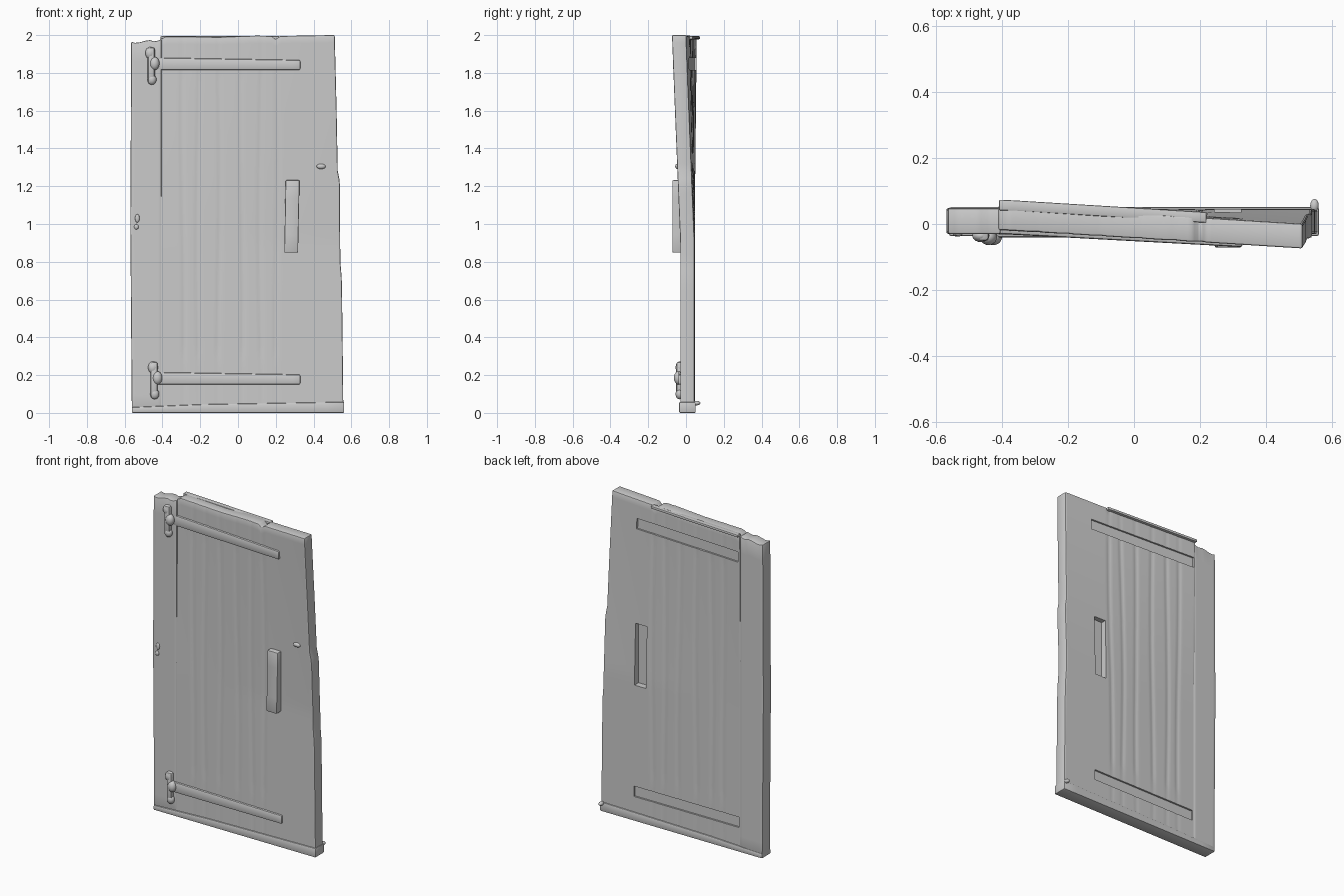
import bpy, bmesh, math
from mathutils import Matrix

if "Cube" in bpy.data.objects:
    bpy.data.objects.remove(bpy.data.objects["Cube"])


def interp(points, t):
    """Piecewise linear lookup in a short list of (t, value)."""
    if t <= points[0][0]:
        return points[0][1]
    for (a, va), (b, vb) in zip(points, points[1:]):
        if t <= b:
            return va + (vb - va) * (t - a) / (b - a)
    return points[-1][1]


def warp(x, z):
    """The old leaf twists towards its upper right corner."""
    u = min(1, max(0, (x + 0.4) / 0.92))
    t = min(1, max(0, (z - 0.9) / 1.1))
    return t * (0.012 * (1 - u) - 0.045 * u)


def flat(x, z):
    return 0.0


def finish(obj, bevel):
    """Bevel if asked, apply it, and shade smooth by angle."""
    bpy.ops.object.select_all(action='DESELECT')
    obj.select_set(True)
    bpy.context.view_layer.objects.active = obj
    if bevel:
        m = obj.modifiers.new("edge", 'BEVEL')
        m.width, m.segments = bevel, 2
        m.limit_method, m.angle_limit = 'ANGLE', math.radians(50)
        bpy.ops.object.modifier_apply(modifier=m.name)
    bpy.ops.object.shade_smooth_by_angle(angle=math.radians(40))
    return obj


def slab(name, left, right, bottom, top, y0, y1, nx=1, nz=1,
         shift=flat, groove=flat, bevel=0.006):
    """Closed board: left/right are profiles over z, bottom/top over x."""
    as_profile = lambda p: p if isinstance(p, list) else [(0, p)]
    left, right, bottom, top = map(as_profile, (left, right, bottom, top))
    bm = bmesh.new()
    layers = []
    for y, sign in ((y0, 1), (y1, -1)):
        rows = []
        for j in range(nz + 1):
            row = []
            for i in range(nx + 1):
                z = 2 * j / nz
                for _ in range(2):
                    x = interp(left, z) + (interp(right, z) - interp(left, z)) * i / nx
                    z = interp(bottom, x) + (interp(top, x) - interp(bottom, x)) * j / nz
                row.append(bm.verts.new((x, y + shift(x, z) + sign * groove(x, z), z)))
            rows.append(row)
        layers.append(rows)
    f, b = layers
    for j in range(nz):
        for i in range(nx):
            for g in layers:
                bm.faces.new((g[j][i], g[j][i + 1], g[j + 1][i + 1], g[j + 1][i]))
    for i in range(nx):
        for j in (0, nz):
            bm.faces.new((f[j][i], f[j][i + 1], b[j][i + 1], b[j][i]))
    for j in range(nz):
        for i in (0, nx):
            bm.faces.new((f[j][i], f[j + 1][i], b[j + 1][i], b[j][i]))
    bmesh.ops.recalc_face_normals(bm, faces=bm.faces[:])
    mesh = bpy.data.meshes.new(name)
    bm.to_mesh(mesh)
    bm.free()
    obj = bpy.data.objects.new(name, mesh)
    bpy.context.collection.objects.link(obj)
    return finish(obj, bevel)


def cut(target, cutter):
    """Subtract a helper slab and remove it."""
    m = target.modifiers.new("recess", 'BOOLEAN')
    m.operation, m.solver, m.object = 'DIFFERENCE', 'EXACT', cutter
    cutter.hide_render = True
    bpy.context.view_layer.objects.active = target
    bpy.ops.object.modifier_apply(modifier=m.name)
    bpy.data.objects.remove(cutter)


def knob(name, loc, scale):
    """Rounded lump of wrought iron or worn wood."""
    bm = bmesh.new()
    bmesh.ops.create_uvsphere(bm, u_segments=20, v_segments=12, radius=1,
                              matrix=Matrix.Translation(loc) @ Matrix.Diagonal((*scale, 1)))
    mesh = bpy.data.meshes.new(name)
    bm.to_mesh(mesh)
    bm.free()
    obj = bpy.data.objects.new(name, mesh)
    bpy.context.collection.objects.link(obj)
    return finish(obj, 0)


# Shallow grooves between the planks
def plank_grooves(x, z):
    if z < 0.3 or z > 1.8:
        fade = 0.4
    else:
        fade = 1.0
    d = 0.0
    for k, gx in enumerate((-0.29, -0.21, -0.10, 0.02, 0.12, 0.205)):
        wob = gx + 0.006 * math.sin(3 * z + 2 * k)
        d += 0.004 * math.exp(-((x - wob) / 0.01) ** 2)
    return d * fade


# Door leaf with a worn right edge and an uneven top
right_edge = [(0, 0.558), (0.7, 0.55), (0.8, 0.542), (1.0, 0.54), (1.22, 0.54),
              (1.28, 0.528), (1.6, 0.522), (2.0, 0.512)]
leaf_top = [(-0.42, 1.975), (-0.38, 1.993), (-0.1, 1.99), (0.1, 1.997), (0.18, 1.995),
            (0.2, 1.975), (0.22, 1.995), (0.5, 2.0)]
leaf = slab("door_leaf", -0.412, right_edge, 0.0, leaf_top, -0.030, 0.045,
            90, 50, warp, plank_grooves)

# Hinge side stile
slab("hinge_stile", [(0, -0.562), (1.0, -0.57), (2, -0.565)], -0.405, 0.0,
     [(-0.56, 1.965), (-0.54, 1.957), (-0.47, 1.975), (-0.44, 1.965), (-0.4, 1.98)],
     -0.030, 0.048, 8, 20)

# Threshold lip along the bottom
slab("bottom_lip", -0.562, 0.562, 0.0, [(-0.56, 0.03), (-0.2, 0.045), (0.56, 0.058)],
     -0.036, 0.051, 12, 1)
knob("lip_burr", (0.548, 0.056, 0.052), (0.013, 0.02, 0.012))

# Narrow ledge at the back of the top edge
slab("top_ledge", -0.41, 0.22, 1.978, 1.994, 0.03,
     0.062, 14, 1, warp, bevel=0.004)

# Strap and hinge plate at each height, pressed into the back
for name, z0, z1, hx, hz in (("upper", 1.815, 1.88, -0.46, 1.84),
                             ("lower", 0.15, 0.215, -0.445, 0.175)):
    slab(name + "_strap", -0.43, 0.33, z0, [(-0.4, z1), (0.33, z1 - 0.012)],
         -0.041, 0.0, 20, 1, warp, bevel=0.008)
    cut(leaf, slab(name + "_strap_recess", -0.40, 0.33, z0, z1, 0.034, 0.12, 20, 1, warp, bevel=0))
    slab(name + "_hinge", hx - 0.018, hx + 0.02, hz - 0.095, hz + 0.095,
         -0.052, 0.0, bevel=0.012)
    knob(name + "_hinge_top", (hx - 0.005, -0.035, hz + 0.065), (0.026, 0.02, 0.032))
    knob(name + "_hinge_pin", (hx + 0.018, -0.04, hz + 0.01), (0.026, 0.024, 0.035))
    knob(name + "_hinge_foot", (hx + 0.004, -0.035, hz - 0.075), (0.024, 0.02, 0.028))

# Handle block in front, matching pocket behind
slab("handle", [(0.86, 0.245), (1.23, 0.252)], [(0.86, 0.318), (1.23, 0.326)],
     0.848, 1.232, -0.072, 0.0, 1, 4, bevel=0.006)
cut(leaf, slab("handle_pocket", 0.245, 0.325, 0.848, 1.232, 0.005, 0.12, bevel=0))
finish(leaf, 0)

# Latch stud and worn spots on the stile
knob("latch_stud", (0.44, -0.045, 1.305), (0.024, 0.012, 0.014))
knob("stile_chip_upper", (-0.533, -0.03, 1.03), (0.012, 0.008, 0.022))
knob("stile_chip_lower", (-0.538, -0.03, 0.985), (0.012, 0.008, 0.014))
